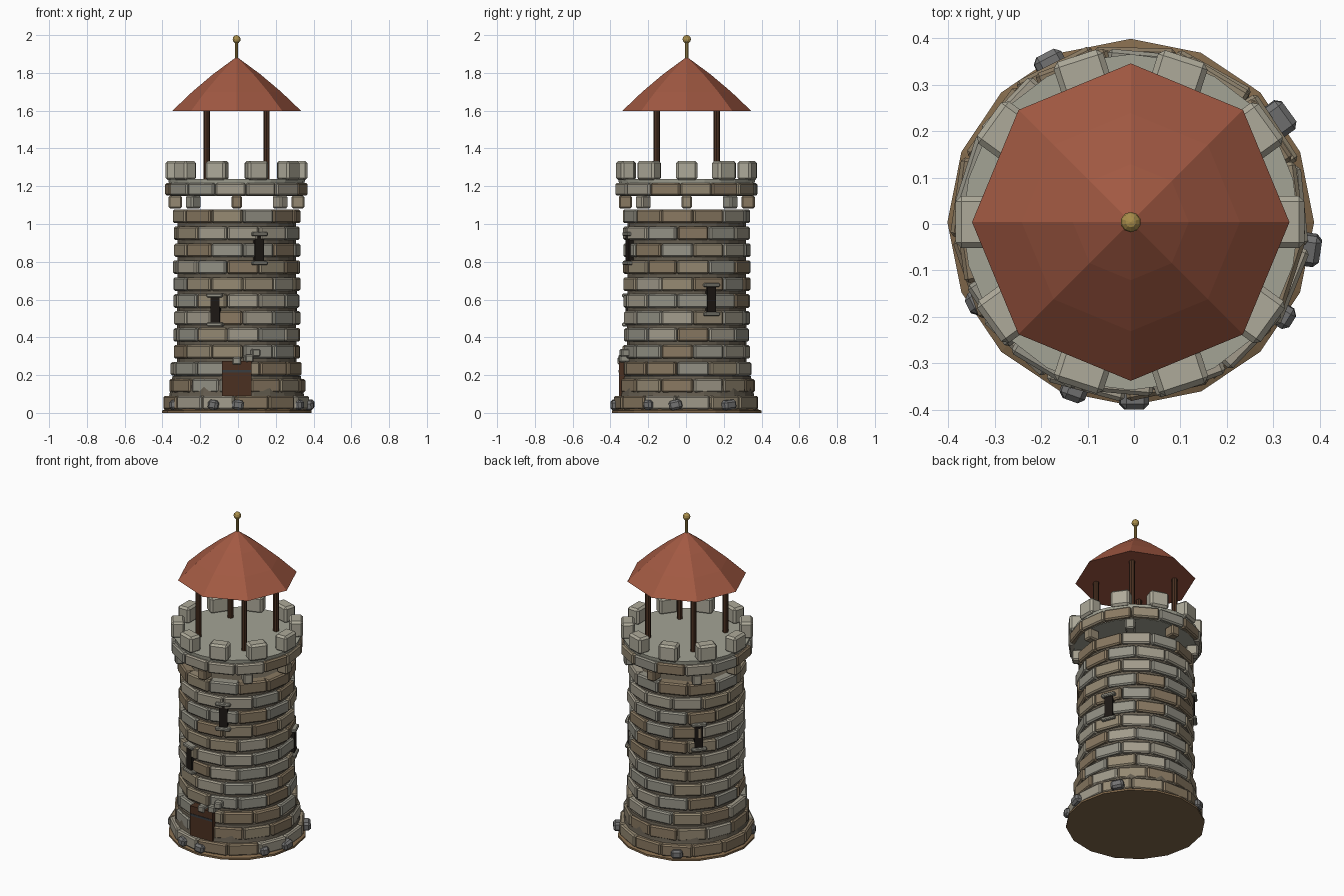
import bpy, bmesh, random
from math import pi, sin, cos, radians
from mathutils import Matrix, Vector

if "Cube" in bpy.data.objects:
    bpy.data.objects.remove(bpy.data.objects["Cube"])

random.seed(4)
OX, OY = -0.007, 0.004          # tower axis, slightly off the bounding-box centre
AXIS = Matrix.Translation((OX, OY, 0))


def mat(name, r, g, b):
    m = bpy.data.materials.new(name)
    m.diffuse_color = (r, g, b, 1)
    m.use_nodes = True
    m.node_tree.nodes["Principled BSDF"].inputs["Base Color"].default_value = m.diffuse_color
    return m


STONES = [mat("stone_tan", .30, .25, .17), mat("stone_grey", .30, .29, .24),
          mat("stone_brown", .25, .19, .12), mat("stone_pale", .36, .33, .26)]
MORTAR = mat("mortar", .13, .11, .08)
FLOOR = mat("floor_stone", .37, .37, .30)
MERLON = mat("merlon_stone", .42, .40, .32)
DARK = mat("dark_opening", .012, .009, .007)
WOOD = mat("wood", .07, .03, .015)
IRON = mat("iron", .04, .045, .05)
ROOF = mat("roof_tile", .36, .10, .055)
BRASS = mat("brass", .40, .27, .07)
EARTH = mat("earth", .22, .14, .07)
ROCK = mat("rock", .17, .17, .17)


def finish(name, bm, mats, bevel=0):
    bmesh.ops.recalc_face_normals(bm, faces=bm.faces)
    me = bpy.data.meshes.new(name)
    bm.to_mesh(me)
    bm.free()
    for m in mats:
        me.materials.append(m)
    ob = bpy.data.objects.new(name, me)
    bpy.context.collection.objects.link(ob)
    if bevel:
        mod = ob.modifiers.new("Bevel", 'BEVEL')
        mod.width, mod.segments = bevel, 1
    return ob


def block(bm, ang, r_out, z0, z1, width, depth, mi=0):
    """Box whose outer face sits at r_out in direction ang."""
    m = (AXIS @ Matrix.Rotation(ang, 4, 'Z')
         @ Matrix.Translation((r_out - depth / 2, 0, (z0 + z1) / 2))
         @ Matrix.Diagonal((depth, width, z1 - z0, 1)))
    vs = bmesh.ops.create_cube(bm, size=1, matrix=m)['verts']
    for f in {f for v in vs for f in v.link_faces}:
        f.material_index = mi


def lathe(name, profile, sides, material, x=0, y=0):
    """Closed faceted solid turned from (radius, z) points, bottom to top."""
    bm = bmesh.new()
    rings = []
    for r, z in profile:
        n = sides if r > 0 else 1
        rings.append([bm.verts.new((OX + x + r * cos(2 * pi * i / sides),
                                    OY + y + r * sin(2 * pi * i / sides), z)) for i in range(n)])
    for a, b in zip(rings, rings[1:]):
        for i in range(sides):
            j = (i + 1) % sides
            bm.faces.new((a[i], a[j], b[j], b[i]) if len(b) > 1 else (a[i], a[j], b[0]))
    for ring in (rings[0], rings[-1]):
        if len(ring) > 1:
            bm.faces.new(ring)
    return finish(name, bm, [material])


def course(name, r, z0, z1, n, offset):
    """Ring of bevelled stones with small random variation."""
    bm = bmesh.new()
    for i in range(n):
        rr = r + random.uniform(-.004, .005)
        block(bm, 2 * pi * (i + offset) / n, rr, z0, z1,
              2 * pi * r / n * random.uniform(.93, .99), .06, random.randrange(4))
    finish(name, bm, STONES, .008)


# ground and inner wall
lathe("ground_disc", [(.395, 0), (.395, .012), (.37, .022)], 16, EARTH)
lathe("wall_core", [(.375, .01), (.355, .10), (.34, .195), (.316, .20), (.313, 1.075)], 24, MORTAR)

# wall courses
radii = [.378, .352, .338] + [.327] * 9
for k, r in enumerate(radii):
    z = .018 + k * .0897
    course("wall_course_%02d" % (k + 1), r, z, z + .072, 13 if k < 2 else 12, .5 * (k % 2) + .2)

# corbels under the parapet
bm = bmesh.new()
for i in range(8):
    block(bm, i * pi / 4, .36, 1.083, 1.15, .055, .07, i % 4)
finish("corbels", bm, STONES, .008)

# parapet floor, ring and merlons
lathe("parapet_floor", [(.35, 1.148), (.362, 1.238)], 24, FLOOR)
course("parapet_ring", .372, 1.15, 1.217, 14, .3)
bm = bmesh.new()
for i in range(10):
    block(bm, i * pi / 5, .376 + random.uniform(-.004, .004), 1.232, 1.334, .112, .078)
finish("merlons", bm, [MERLON], .012)

# roof on four posts with finial
for sx in (-1, 1):
    for sy in (-1, 1):
        lathe("roof_post", [(.017, 1.235), (.017, 1.605)], 8, WOOD, sx * .158, sy * .158)
lathe("roof", [(.342, 1.598), (.235, 1.70), (.125, 1.793), (0, 1.885)], 8, ROOF)
lathe("finial_pole", [(.008, 1.875), (.008, 1.965)], 8, BRASS)
bm = bmesh.new()
bmesh.ops.create_uvsphere(bm, u_segments=10, v_segments=6, radius=.022,
                          matrix=AXIS @ Matrix.Translation((0, 0, 1.978)))
finish("finial_ball", bm, [BRASS])

# arrow slits with lintel and sill
slits, trims = bmesh.new(), bmesh.new()
for deg, zc in ((-69, .87), (-110, .545), (23, .60), (137, .75)):
    a = radians(deg)
    block(slits, a, .337, zc - .075, zc + .075, .05, .05)
    for s in (-1, 1):
        block(trims, a, .350, zc + s * .077 - .01, zc + s * .077 + .01, .088, .06)
finish("arrow_slits", slits, [DARK])
finish("slit_lintels_and_sills", trims, [STONES[1]], .005)

# door with iron strap and a few arch stones
bm = bmesh.new()
block(bm, -pi / 2, .358, .09, .275, .155, .06)
finish("door", bm, [WOOD])
bm = bmesh.new()
block(bm, -pi / 2, .361, .215, .228, .15, .02)
finish("door_strap", bm, [IRON])
bm = bmesh.new()
for x, z in ((0, .275), (.066, .288), (.103, .318)):
    block(bm, -pi / 2 + x / .35, .366, z - .02, z + .02, .045, .06)
finish("door_arch_stones", bm, [STONES[1]], .006)

# boulders around the foot
bm = bmesh.new()
for x, y, s in ((-.18, .345, .065), (.31, .225, .075), (.375, -.055, .068),
                (0, -.375, .062), (-.13, -.36, .055), (.325, -.2, .05), (-.34, -.17, .05)):
    m = (Matrix.Translation((x, y, .042)) @ Matrix.Rotation(Vector((x, y)).angle_signed(Vector((1, 0))), 4, 'Z')
         @ Matrix.Rotation(random.uniform(-.25, .25), 4, 'X') @ Matrix.Diagonal((s * .8, s, .052, 1)))
    bmesh.ops.create_cube(bm, size=1, matrix=m)
finish("foot_boulders", bm, [ROCK], .012)
